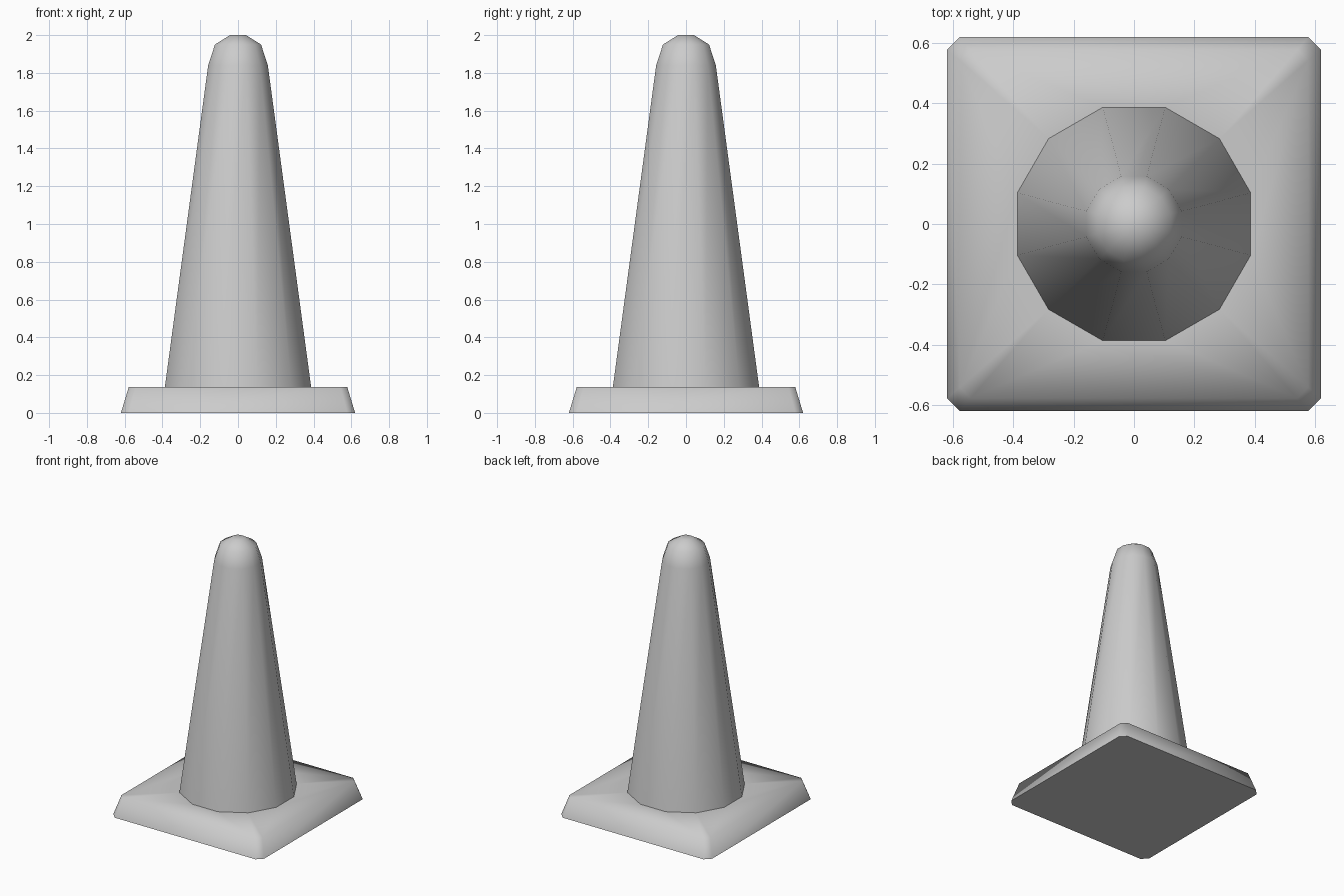
import bpy, bmesh, math

if "Cube" in bpy.data.objects:
    bpy.data.objects.remove(bpy.data.objects["Cube"])

SIDES = 12
BASE_TOP = 0.138


def circle_ring(bm, apothem, z):
    r = apothem / math.cos(math.pi / SIDES)
    angles = [math.radians(15 + 30 * i) for i in range(SIDES)]
    return [bm.verts.new((r * math.cos(a), r * math.sin(a), z)) for a in angles]


def square_ring(bm, half, cut, z):
    ring = []
    for k in range(4):
        c, s = round(math.cos(k * math.pi / 2)), round(math.sin(k * math.pi / 2))
        for x, y in ((half, half - cut), (half - cut, half)):
            ring.append(bm.verts.new((c * x - s * y, s * x + c * y, z)))
    return ring


def skin(bm, lower, upper):
    n = len(lower)
    for i in range(n):
        j = (i + 1) % n
        bm.faces.new((lower[i], lower[j], upper[j], upper[i]))


def finish(bm, name):
    mesh = bpy.data.meshes.new(name)
    bm.normal_update()
    bm.to_mesh(mesh)
    bm.free()
    obj = bpy.data.objects.new(name, mesh)
    bpy.context.collection.objects.link(obj)
    bpy.ops.object.select_all(action='DESELECT')
    obj.select_set(True)
    bpy.context.view_layer.objects.active = obj
    bpy.ops.object.shade_smooth_by_angle(angle=math.radians(78))


# Square foot with clipped corners, its top open where the cone stands
bm = bmesh.new()
bottom = square_ring(bm, 0.62, 0.042, 0)
top = square_ring(bm, 0.578, 0.036, BASE_TOP)
hole = circle_ring(bm, 0.387, BASE_TOP)
bm.faces.new(bottom[::-1])
skin(bm, bottom, top)
for k in range(4):
    inner = [hole[(3 * k + i) % SIDES] for i in (4, 3, 2, 1)]
    bm.faces.new((top[2 * k], top[2 * k + 1], inner[3]))
    bm.faces.new([top[2 * k + 1], top[(2 * k + 2) % 8]] + inner)
finish(bm, "base")

# Twelve-sided tapered body with a rounded tip
bm = bmesh.new()
profile = [(0.387, BASE_TOP), (0.158, 1.84), (0.122, 1.95), (0.042, 2.0)]
rings = [circle_ring(bm, a, z) for a, z in profile]
for lower, upper in zip(rings, rings[1:]):
    skin(bm, lower, upper)
bm.faces.new(rings[-1])
finish(bm, "cone_body")
